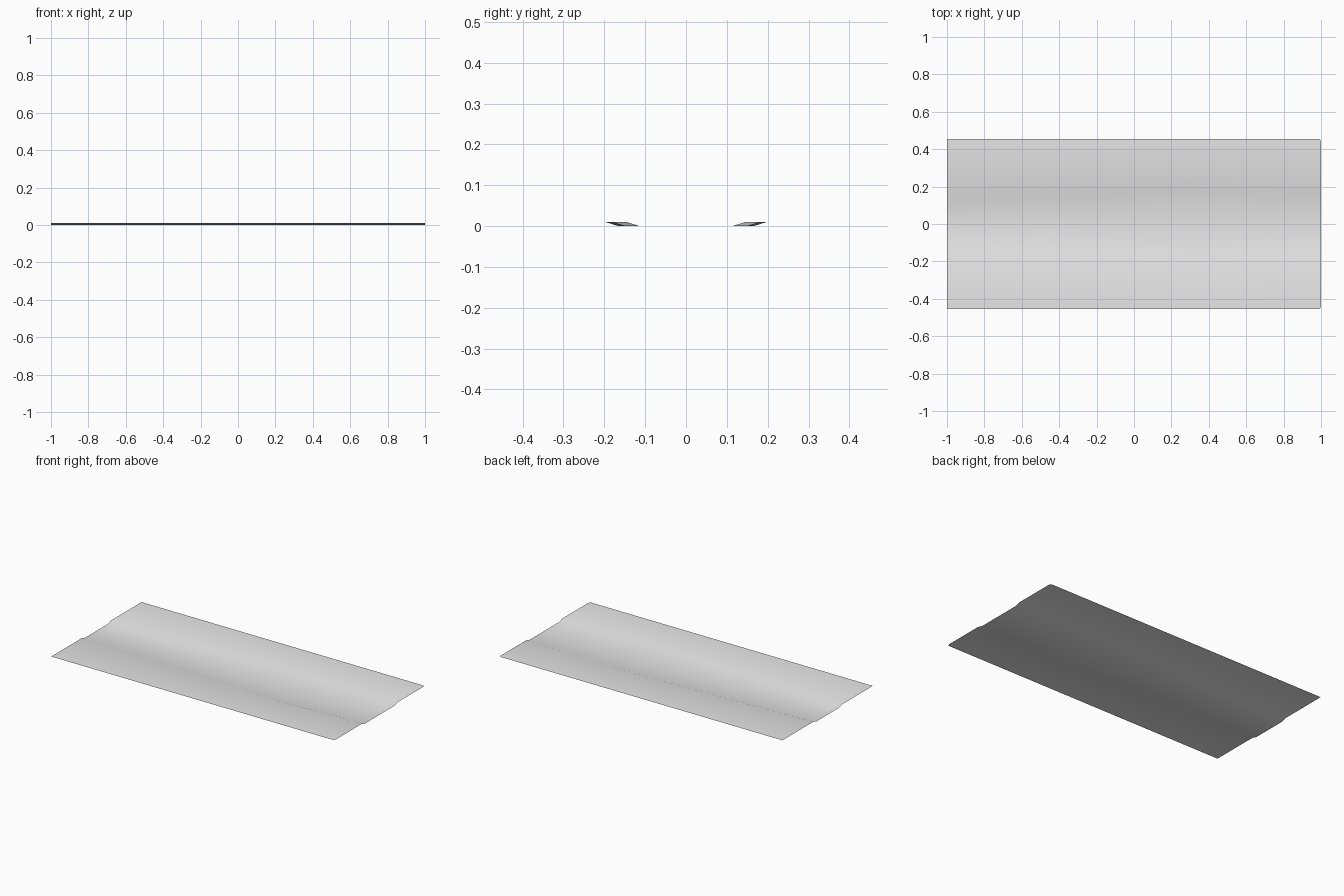
import bpy, bmesh

if "Cube" in bpy.data.objects:
    bpy.data.objects.remove(bpy.data.objects["Cube"])

# Half-width of the sunken channel along its length: (x, y)
channel = [(-1, .13), (-.6, .147), (-.2, .163), (0, .173), (.15, .179), (.3, .178),
           (.42, .182), (.55, .180), (.7, .169), (.85, .166), (1, .166)]
DEPTH, BANK, HALF = 0.01, 0.016, 0.455

mat = bpy.data.materials.new("light grey")
mat.diffuse_color = (0.8, 0.8, 0.8, 1)
mat.use_nodes = True
mat.node_tree.nodes["Principled BSDF"].inputs["Base Color"].default_value = mat.diffuse_color

# Thin single-sheet ground strip: outer flats, sloped banks, channel floor
bm = bmesh.new()
rows = []
for x, c in channel:
    side = [(c - BANK, 0), (c + BANK, DEPTH), (HALF - .015, DEPTH), (HALF, DEPTH)]
    profile = [(-y, z) for y, z in reversed(side)] + side
    row = []
    for y, z in profile:
        # slightly clipped corners at the right end
        px = x - .008 if x == 1 and abs(y) == HALF else x
        row.append(bm.verts.new((px, y, z)))
    rows.append(row)
for a, b in zip(rows, rows[1:]):
    for i in range(len(a) - 1):
        bm.faces.new((a[i], b[i], b[i + 1], a[i + 1]))

mesh = bpy.data.meshes.new("channel_strip")
bm.to_mesh(mesh)
bm.free()
mesh.materials.append(mat)
for p in mesh.polygons:
    p.use_smooth = True
strip = bpy.data.objects.new("channel_strip", mesh)
bpy.context.collection.objects.link(strip)
